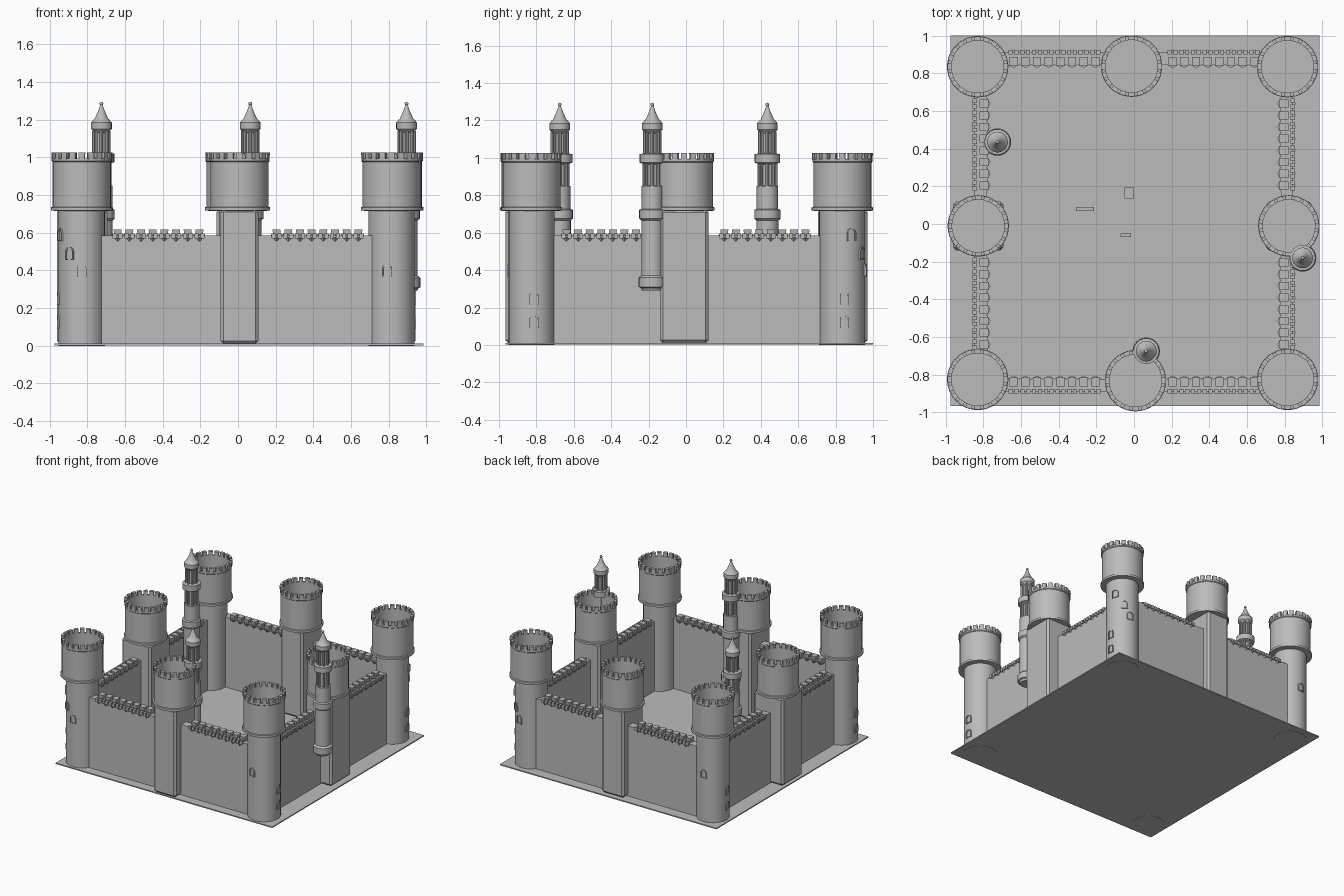
import bpy, bmesh, math
from mathutils import Matrix, Vector

if "Cube" in bpy.data.objects:
    bpy.data.objects.remove(bpy.data.objects["Cube"])

stone = bpy.data.materials.new("grey_stone")
stone.use_nodes = True
GREY = (0.5, 0.5, 0.5, 1)
stone.diffuse_color = GREY
stone.node_tree.nodes["Principled BSDF"].inputs["Base Color"].default_value = GREY


def finish(bm, name, loc=(0, 0, 0), turn=0, smooth=True):
    bmesh.ops.recalc_face_normals(bm, faces=bm.faces)
    mesh = bpy.data.meshes.new(name)
    bm.to_mesh(mesh)
    bm.free()
    mesh.materials.append(stone)
    ob = bpy.data.objects.new(name, mesh)
    bpy.context.collection.objects.link(ob)
    ob.location = loc
    ob.rotation_euler.z = turn
    if smooth:
        bpy.ops.object.select_all(action='DESELECT')
        ob.select_set(True)
        bpy.context.view_layer.objects.active = ob
        bpy.ops.object.shade_smooth_by_angle(angle=math.radians(35))
    return ob


def box(bm, lo, hi, matrix=Matrix(), flare=1.0):
    """Box between two corners; flare widens its top."""
    lo, hi = Vector(lo), Vector(hi)
    mid, size = (lo + hi) / 2, hi - lo
    verts = bmesh.ops.create_cube(bm, size=1)["verts"]
    for v in verts:
        k = flare if v.co.z > 0 else 1
        v.co = matrix @ (mid + Vector((v.co.x * size.x * k, v.co.y * size.y * k, v.co.z * size.z)))
    return verts


def lathe(bm, profile, sides=32):
    """Revolve (radius, height) points about z; the end rings are capped."""
    rings = []
    for r, z in profile:
        rings.append([bm.verts.new((r * math.cos(t), r * math.sin(t), z))
                      for t in (2 * math.pi * i / sides for i in range(sides))])
    for a, b in zip(rings, rings[1:]):
        for i in range(sides):
            j = (i + 1) % sides
            bm.faces.new((a[i], a[j], b[j], b[i]))
    bm.faces.new(rings[0])
    bm.faces.new(rings[-1])


def cylinder(bm, r1, r2, z1, z2, x=0, y=0, sides=8):
    bmesh.ops.create_cone(bm, cap_ends=True, segments=sides, radius1=r1, radius2=r2,
                          depth=z2 - z1, matrix=Matrix.Translation((x, y, (z1 + z2) / 2)))


def arch_window(bm, angle, z, radius):
    """Raised arched frame with a recessed pane, on a round shaft."""
    def outline(half, straight):
        pts = [(-half, -straight), (half, -straight)]
        return pts + [(half * math.cos(t), half * math.sin(t) + straight * 0.3)
                      for t in (math.pi * i / 6 for i in range(7))]
    turn = Matrix.Rotation(angle, 4, 'Z')
    loops = []
    for depth, half, straight in ((-0.03, 0.025, 0.034), (0.006, 0.025, 0.034),
                                  (0.006, 0.019, 0.028), (-0.002, 0.019, 0.028)):
        loops.append([bm.verts.new(turn @ Vector((radius + depth, u, z + w)))
                      for u, w in outline(half, straight)])
    for a, b in zip(loops, loops[1:]):
        for i in range(len(a)):
            j = (i + 1) % len(a)
            bm.faces.new((a[i], a[j], b[j], b[i]))
    bm.faces.new(loops[-1])


def tower_head(name, loc):
    bm = bmesh.new()
    lathe(bm, [(0.12, 0.715), (0.163, 0.718), (0.163, 0.735), (0.154, 0.738), (0.154, 0.975),
               (0.159, 0.98), (0.159, 0.995), (0.139, 0.995), (0.139, 0.86)], 40)
    count = 20
    for i in range(count):
        turn = Matrix.Rotation(2 * math.pi * i / count, 4, 'Z')
        box(bm, (0.139, -0.015, 0.99), (0.16, 0.015, 1.027), turn, 1.1)
    finish(bm, name, loc)


# Ground plate
bm = bmesh.new()
box(bm, (-0.975, -0.965, 0.002), (0.985, 1.0, 0.011))
finish(bm, "ground_plate", smooth=False)

# Round corner towers with arched windows
SHAFT = 0.123
corners = {"front_right_side": (-0.83, -0.825), "front_left_side": (0.815, -0.825),
           "back_right_side": (-0.83, 0.835), "back_left_side": (0.815, 0.835)}
for name, (x, y) in corners.items():
    bm = bmesh.new()
    lathe(bm, [(SHAFT, 0), (SHAFT, 0.73)], 32)
    face_x = 0 if x > 0 else math.pi
    face_y = math.copysign(math.pi / 2, y)
    for z in (0.125, 0.25):
        arch_window(bm, face_x + 0.1, z, SHAFT)
    arch_window(bm, face_y - 0.2 * (x > 0), 0.4, SHAFT)
    if x * y > 0:       # climbing stair windows
        for k, z in ((0.55, 0.49), (1.15, 0.59)):
            arch_window(bm, face_y - k, z, SHAFT)
    finish(bm, name + "_corner_shaft", (x, y, 0))
    tower_head(name + "_corner_head", (x, y, 0))

# Middle towers on square bevelled piers
middles = {"front": (0.008, -0.832, 0.1, 0.133), "back": (-0.013, 0.838, 0.1, 0.133),
           "right": (-0.827, -0.01, 0.133, 0.13), "left": (0.822, -0.01, 0.12, 0.13)}
for name, (x, y, hx, hy) in middles.items():
    bm = bmesh.new()
    box(bm, (-hx, -hy, 0.01), (hx, hy, 0.725))
    bmesh.ops.bevel(bm, geom=bm.edges[:], offset=0.016, segments=1, affect='EDGES')
    finish(bm, name + "_middle_pier", (x, y, 0), smooth=False)
    tower_head(name + "_middle_head", (x, y, 0))

# Curtain walls with corbels and merlons, outward side at local -y
walls = {"front": ((0, -0.84), 0), "left": ((0.795, 0), math.pi / 2),
         "back": ((0, 0.863), math.pi), "right": ((-0.797, 0), -math.pi / 2)}
for name, ((x, y), turn) in walls.items():
    bm = bmesh.new()
    box(bm, (-0.8, -0.05, 0.005), (0.8, 0.015, 0.585))
    for side in (-1, 1):
        for i in range(8):
            u = side * (0.205 + 0.062 * i)
            # hexagonal corbel and flared merlon on the inner walk
            cylinder(bm, 0.006, 0.035, 0.548, 0.582, u, 0, 6)
            cylinder(bm, 0.035, 0.035, 0.582, 0.59, u, 0, 6)
            box(bm, (u - 0.018, -0.02, 0.585), (u + 0.018, 0.02, 0.618), flare=1.2)
            # small corbel and block on the outer rail
            cylinder(bm, 0.004, 0.02, 0.548, 0.575, u, -0.043, 6)
            for v in (u - 0.015, u + 0.016):
                box(bm, (v - 0.011, -0.06, 0.57), (v + 0.011, -0.036, 0.597))
    finish(bm, name + "_curtain_wall", (x, y, 0), turn, smooth=False)

# Slender turrets with column rings and a pointed roof
for name, x, y in (("right", -0.725, 0.435), ("front", 0.065, -0.675), ("left", 0.895, -0.18)):
    bm = bmesh.new()
    lathe(bm, [(0.055, 0.29), (0.062, 0.305), (0.073, 0.31), (0.073, 0.36), (0.059, 0.372),
               (0.059, 0.665), (0.07, 0.675), (0.07, 0.722), (0.058, 0.728), (0.058, 0.85),
               (0.04, 0.852), (0.04, 0.965), (0.068, 0.975), (0.068, 1.02), (0.036, 1.025),
               (0.036, 1.13), (0.055, 1.152), (0.055, 1.185), (0.042, 1.2), (0.036, 1.205),
               (0.018, 1.245), (0.007, 1.275), (0.005, 1.28)], 24)
    for i in range(8):
        t = math.pi * i / 4
        for r, z1, z2 in ((0.044, 0.85, 0.97), (0.04, 1.02, 1.14)):
            cylinder(bm, 0.009, 0.009, z1, z2, r * math.cos(t), r * math.sin(t))
    bmesh.ops.create_uvsphere(bm, u_segments=12, v_segments=8, radius=0.01,
                              matrix=Matrix.Translation((0, 0, 1.285)))
    finish(bm, name + "_turret", (x, y, 0))

# Loose stones in the courtyard
bm = bmesh.new()
for x, y, w, d in ((-0.025, 0.165, 0.025, 0.03), (-0.26, 0.08, 0.047, 0.01), (-0.045, -0.06, 0.028, 0.01)):
    box(bm, (x - w, y - d, 0.008), (x + w, y + d, 0.04))
finish(bm, "loose_stones", smooth=False)
